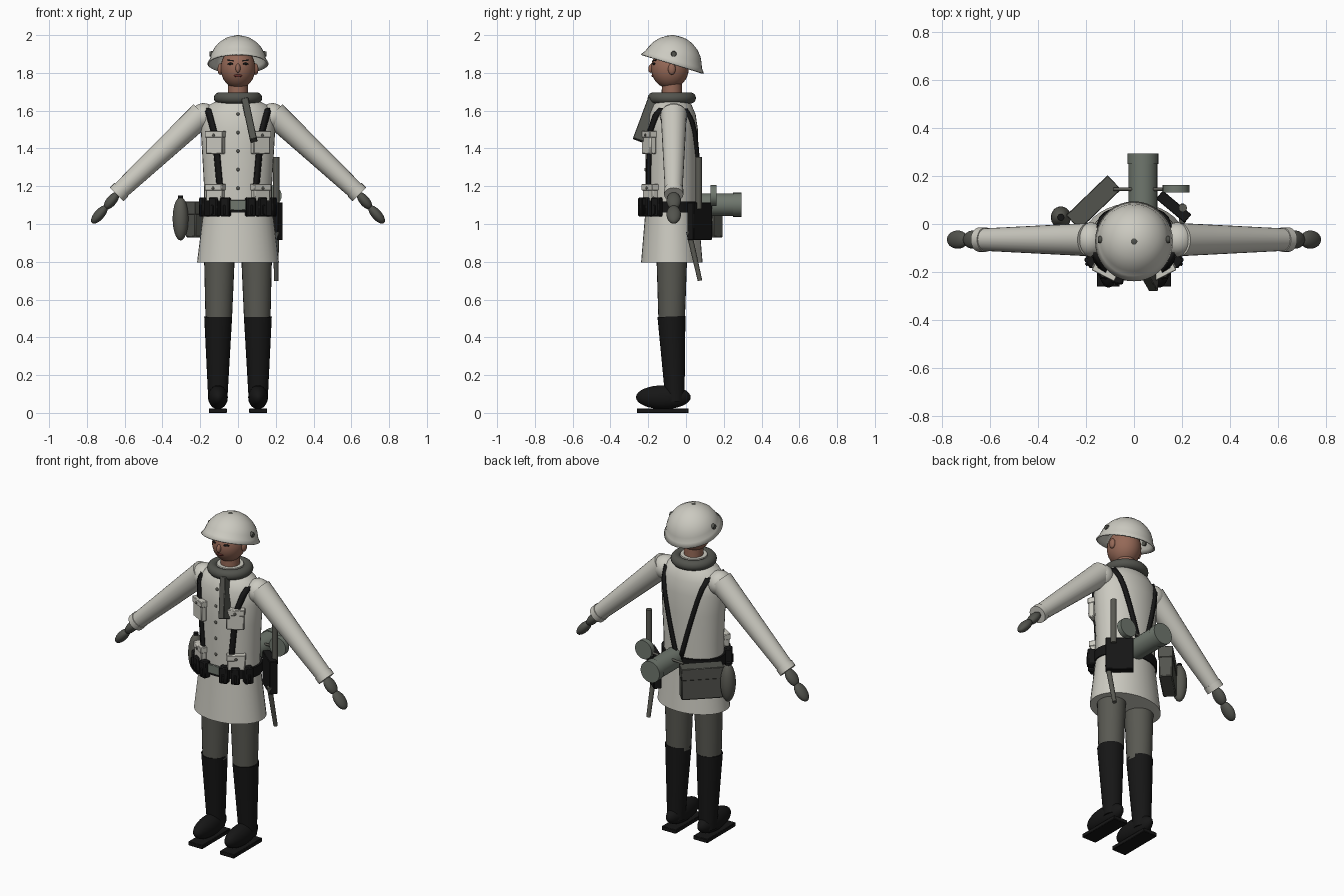
import bpy, bmesh, math
from mathutils import Matrix, Vector, Euler

cube = bpy.data.objects.get("Cube")
if cube:
    bpy.data.objects.remove(cube, do_unlink=True)


def material(name, rgb):
    m = bpy.data.materials.new(name)
    m.use_nodes = True
    m.diffuse_color = (*rgb, 1)
    m.node_tree.nodes["Principled BSDF"].inputs["Base Color"].default_value = (*rgb, 1)
    return m


WHITE = material("winter white", (0.6, 0.59, 0.53))
TROUSER = material("field grey", (0.1, 0.1, 0.085))
WOOL = material("wool grey", (0.085, 0.087, 0.075))
BLACK = material("black leather", (0.008, 0.008, 0.008))
SKIN = material("skin", (0.3, 0.14, 0.095))
METAL = material("green grey metal", (0.16, 0.185, 0.155))
LIP = material("lip red", (0.14, 0.03, 0.025))

MID = -0.075  # depth of the body axis


def place(loc=(0, 0, 0), rot=(0, 0, 0)):
    return Matrix.Translation(loc) @ Euler([math.radians(a) for a in rot]).to_matrix().to_4x4()


def finish(name, bm, mat, matrix, bevel=0):
    bmesh.ops.recalc_face_normals(bm, faces=bm.faces)
    me = bpy.data.meshes.new(name)
    bm.to_mesh(me)
    bm.free()
    me.transform(matrix)
    me.materials.append(mat)
    me.shade_smooth()
    me.set_sharp_from_angle(angle=math.radians(35))
    ob = bpy.data.objects.new(name, me)
    bpy.context.collection.objects.link(ob)
    if bevel:
        b = ob.modifiers.new("edge", "BEVEL")
        b.width, b.segments = bevel, 1
    return ob


def box(name, size, mat, matrix, bevel=0.003):
    bm = bmesh.new()
    bmesh.ops.create_cube(bm, size=1, matrix=Matrix.Diagonal((*size, 1)))
    return finish(name, bm, mat, matrix, bevel)


def ball(name, radii, mat, matrix):
    bm = bmesh.new()
    bmesh.ops.create_uvsphere(bm, u_segments=28, v_segments=16, radius=1,
                              matrix=Matrix.Diagonal((*radii, 1)))
    return finish(name, bm, mat, matrix)


def loft(name, sections, mat, matrix, caps=True, seg=36):
    """Stack of ellipses given as (height, x radius, y radius)."""
    bm = bmesh.new()
    rings = [[bm.verts.new((rx * math.cos(i * math.tau / seg), ry * math.sin(i * math.tau / seg), z))
              for i in range(seg)] for z, rx, ry in sections]
    for a, b in zip(rings, rings[1:]):
        for i in range(seg):
            j = (i + 1) % seg
            bm.faces.new((a[i], a[j], b[j], b[i]))
    if caps:
        bm.faces.new(rings[0])
    bm.faces.new(rings[-1])
    return finish(name, bm, mat, matrix)


def along(a, b):
    """Frame at a with z pointing to b, plus the distance."""
    d = Vector(b) - Vector(a)
    up = d.normalized()
    side = Vector((0, 1, 0)) if abs(up.y) < 0.9 else Vector((1, 0, 0))
    x = side.cross(up).normalized()
    rot = Matrix((x, up.cross(x), up)).transposed().to_4x4()
    return Matrix.Translation(a) @ rot, d.length


def rod(name, a, b, r0, r1, mat):
    m, n = along(a, b)
    return loft(name, [(0, r0, r0), (n, r1, r1)], mat, m, seg=24)


# Torso and skirt of the smock
TORSO = [(1.04, 0.18, 0.135), (1.2, 0.18, 0.138), (1.38, 0.19, 0.14), (1.5, 0.197, 0.138),
         (1.58, 0.19, 0.126), (1.63, 0.155, 0.105), (1.66, 0.09, 0.08)]
loft("smock_torso", TORSO, WHITE, place((0, MID, 0)))
loft("smock_skirt", [(0.795, 0.217, 0.163), (1.08, 0.182, 0.139)], WHITE, place((0, MID, 0)))


def radii(z):
    for a, b in zip(TORSO, TORSO[1:]):
        if z <= b[0]:
            t = (z - a[0]) / (b[0] - a[0])
            return a[1] + t * (b[1] - a[1]), a[2] + t * (b[2] - a[2])
    return TORSO[-1][1:]


def on_body(x, z, out=0.0):
    """Frame on the chest whose -y axis is the outward normal."""
    rx, ry = radii(z)
    h = math.sqrt(max(0.02, 1 - (x / rx) ** 2))
    a = math.atan2(x / rx ** 2, h / ry)
    return place((x + out * math.sin(a), MID - ry * h - out * math.cos(a), z), (0, 0, math.degrees(a)))


def strap(name, path, front, width=0.028):
    """Leather ribbon lying on the torso along (x, z) points."""
    bm = bmesh.new()
    rows = []
    for (x0, z0), (x1, z1) in zip(path, path[1:]):
        for k in range(9):
            x, z = x0 + (x1 - x0) * k / 8, z0 + (z1 - z0) * k / 8
            rx, ry = radii(z)
            row = []
            for e in (-width / 2, width / 2):
                h = math.sqrt(max(0.02, 1 - ((x + e) / rx) ** 2))
                row.append(bm.verts.new((x + e, MID + front * (ry * h + 0.009), z)))
            rows.append(row)
    for a, b in zip(rows, rows[1:]):
        bm.faces.new((a[0], a[1], b[1], b[0]))
    ob = finish(name, bm, BLACK, Matrix.Identity(4))
    s = ob.modifiers.new("thick", "SOLIDIFY")
    s.thickness, s.offset = 0.014, 0


# Front buttons, belt and buckle
for i in range(5):
    ball("smock_button", (0.009, 0.006, 0.009), TROUSER, on_body(0, 1.19 + 0.098 * i, 0.001))
loft("belt", [(1.06, 0.192, 0.147), (1.12, 0.192, 0.149)], BLACK, place((0, MID, 0)))
box("buckle", (0.085, 0.012, 0.055), METAL, on_body(0, 1.1, 0.014))

for s, side in ((1, "left"), (-1, "right")):
    # Harness, pockets and ammunition pouches
    strap(side + "_front_strap", [(s * 0.16, 1.61), (s * 0.12, 1.46), (s * 0.09, 1.13)], -1)
    strap(side + "_back_strap", [(s * 0.145, 1.61), (s * 0.012, 1.11)], 1, 0.024)
    for part, z, h in (("chest", 1.43, 0.12), ("waist", 1.165, 0.09)):
        box(f"{side}_{part}_pocket", (0.1, 0.035, h), WHITE, on_body(s * 0.115, z, 0.01), 0.005)
        box(f"{side}_{part}_flap", (0.106, 0.042, 0.035), WHITE, on_body(s * 0.115, z + h / 2 - 0.015, 0.011))
        ball(f"{side}_{part}_pocket_button", (0.008, 0.005, 0.008), TROUSER,
             on_body(s * 0.115, z + h / 2 - 0.02, 0.033))
    for x in (0.06, 0.112, 0.158):
        box(side + "_pouch", (0.05, 0.045, 0.1), BLACK, on_body(s * x, 1.09, 0.024), 0.006)
        box(side + "_pouch_tab", (0.014, 0.008, 0.05), BLACK, on_body(s * x, 1.075, 0.049))

    # Arm, cuff and hand
    y = -0.065
    ball(side + "_shoulder", (0.07, 0.072, 0.07), WHITE, place((s * 0.182, y, 1.57)))
    rod(side + "_sleeve", (s * 0.188, y, 1.584), (s * 0.638, y, 1.162), 0.069, 0.046, WHITE)
    rod(side + "_cuff", (s * 0.617, y, 1.182), (s * 0.643, y, 1.156), 0.051, 0.051, WHITE)
    for part, a, b in (("palm", (0.635, 1.165), (0.705, 1.08)), ("fingers", (0.695, 1.095), (0.773, 1.005))):
        m, n = along((s * a[0], y, a[1]), (s * b[0], y, b[1]))
        ball(f"{side}_{part}", (0.027, 0.038, n / 2), WOOL, m @ Matrix.Translation((0, 0, n / 2)))

    # Leg, boot and sole
    rod(side + "_trouser_leg", (s * 0.102, -0.076, 0.49), (s * 0.098, MID, 0.88), 0.07, 0.083, TROUSER)
    rod(side + "_boot_shaft", (s * 0.107, -0.058, 0.06), (s * 0.105, -0.077, 0.51), 0.05, 0.074, BLACK)
    ball(side + "_boot_foot", (0.052, 0.145, 0.063), BLACK, place((s * 0.106, -0.12, 0.083)))
    box(side + "_boot_sole", (0.095, 0.275, 0.024), BLACK, place((s * 0.107, -0.123, 0.012)))

    # Ear, eye and brow
    ball(side + "_ear", (0.014, 0.02, 0.03), SKIN, place((s * 0.094, -0.075, 1.82)))
    ball(side + "_eye", (0.017, 0.006, 0.006), BLACK, place((s * 0.04, -0.17, 1.848), (0, 0, s * 24)))
    box(side + "_brow", (0.036, 0.008, 0.006), BLACK, place((s * 0.04, -0.166, 1.866), (0, s * -6, s * 24)), 0)
    rod(side + "_helmet_vent", (s * 0.125, -0.065, 1.9), (s * 0.15, -0.065, 1.9), 0.018, 0.013, WOOL)

# Head, neck and collar
ball("head", (0.092, 0.1, 0.108), SKIN, place((0, -0.085, 1.825)))
rod("neck", (0, MID, 1.63), (0, MID, 1.78), 0.055, 0.052, SKIN)
ball("nose", (0.013, 0.016, 0.025), SKIN, place((0, -0.183, 1.825), (-15, 0, 0)))
ball("mouth", (0.024, 0.007, 0.007), LIP, place((0, -0.175, 1.785)))
rod("smock_collar", (0, MID, 1.64), (0, MID, 1.695), 0.085, 0.075, WHITE)

# Scarf roll around the neck and its hanging end
bm = bmesh.new()
rings = []
for i in range(36):
    turn = Matrix.Rotation(i * math.tau / 36, 4, "Z")
    rings.append([bm.verts.new(turn @ Vector((0.098 + 0.03 * math.cos(a), 0, 0.03 * math.sin(a))))
                  for a in (k * math.tau / 14 for k in range(14))])
for i in range(36):
    for k in range(14):
        a, b, j = rings[i], rings[(i + 1) % 36], (k + 1) % 14
        bm.faces.new((a[k], b[k], b[j], a[j]))
finish("scarf_roll", bm, WOOL, place((0, MID, 1.667)))
box("scarf_end", (0.038, 0.06, 0.235), WOOL, place((0.06, -0.212, 1.55), (-20, -12, 0)))

# Helmet shell with a flared rim, tipped up at the front
shell = loft("helmet", [(0, 0.162, 0.174), (0.022, 0.149, 0.157), (0.05, 0.142, 0.146), (0.08, 0.128, 0.131),
                        (0.11, 0.102, 0.104), (0.133, 0.069, 0.07), (0.146, 0.034, 0.035), (0.149, 0.008, 0.008)],
             WHITE, place((0, -0.072, 1.849), (-17, 0, 0)), caps=False)
thick = shell.modifiers.new("thick", "SOLIDIFY")
thick.thickness = 0.008
ball("helmet_stud", (0.015, 0.015, 0.006), WOOL, place((0, -0.072, 1.995)))

# Canister, mess tin and their carrying bar
rod("canister", (0.037, 0.06, 1.102), (0.037, 0.255, 1.102), 0.06, 0.06, METAL)
rod("canister_lid", (0.037, 0.25, 1.102), (0.037, 0.294, 1.102), 0.064, 0.064, METAL)
rod("mess_tin", (0.175, 0.13, 1.15), (0.175, 0.162, 1.15), 0.056, 0.056, METAL)
rod("carrying_bar", (-0.085, 0.145, 1.13), (0.15, 0.145, 1.14), 0.007, 0.007, TROUSER)

# Spade in its case, and scabbard
box("spade_case", (0.155, 0.045, 0.2), BLACK, place((0.165, 0.072, 1.015), (0, 0, -40)))
rod("spade_handle", (0.203, 0.067, 1.08), (0.203, 0.067, 1.355), 0.017, 0.017, TROUSER)
rod("scabbard", (0.202, 0.015, 0.96), (0.202, 0.074, 0.7), 0.015, 0.012, TROUSER)

# Bread bag and water bottle
box("bread_bag", (0.235, 0.075, 0.185), WOOL, place((-0.168, 0.09, 1.022), (0, 0, 44)), 0.006)
box("bread_bag_flap", (0.24, 0.082, 0.07), WOOL, place((-0.168, 0.09, 1.085), (0, 0, 44)))
ball("water_bottle", (0.042, 0.045, 0.115), TROUSER, place((-0.304, 0.028, 1.028)))
rod("bottle_cap", (-0.304, 0.028, 1.125), (-0.304, 0.028, 1.15), 0.014, 0.014, BLACK)
